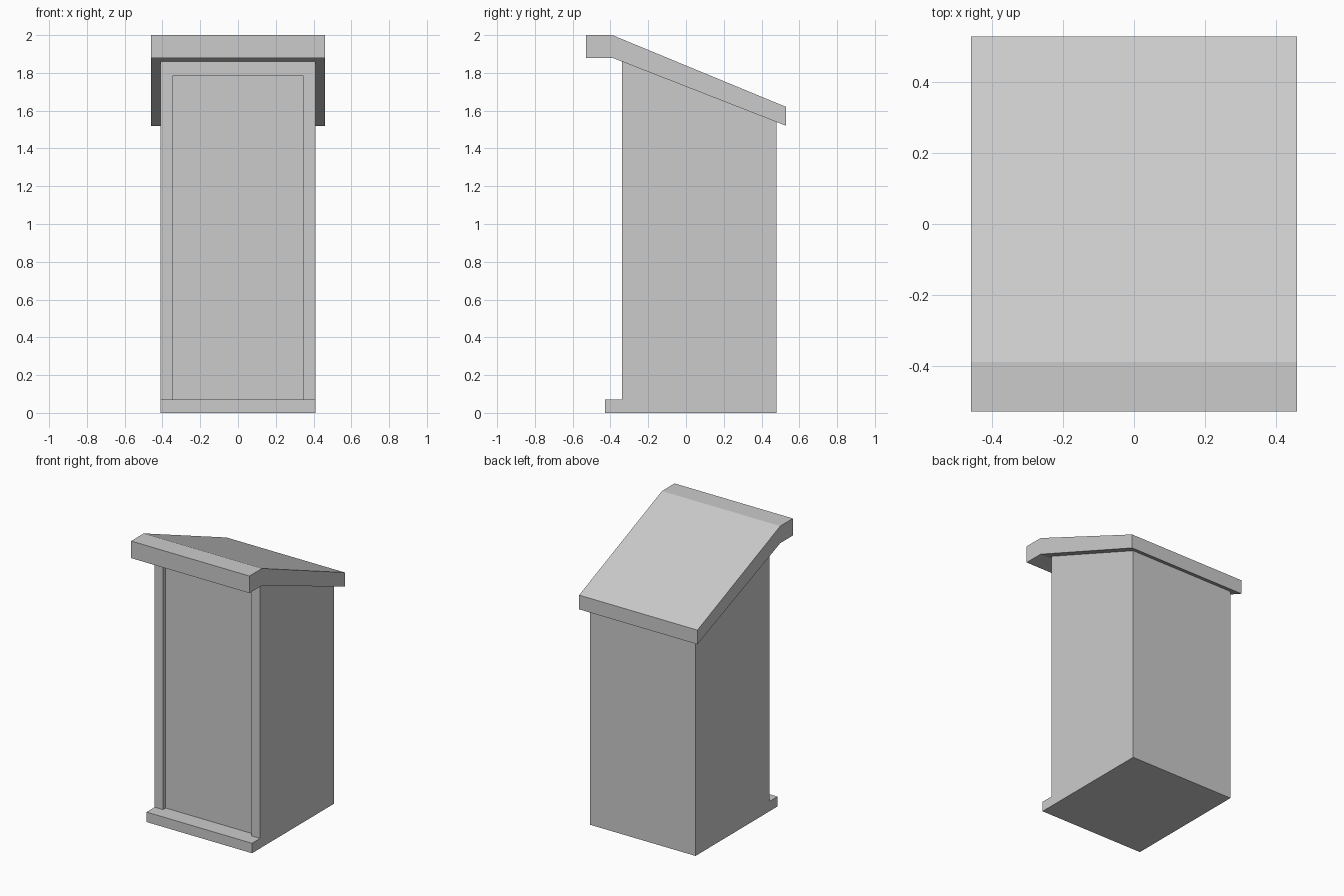
import bpy, bmesh
from mathutils import Vector

if "Cube" in bpy.data.objects:
    bpy.data.objects.remove(bpy.data.objects["Cube"])


def prism(name, profile, half_width):
    """Extrude a closed (y, z) profile along x, symmetric about x = 0."""
    bm = bmesh.new()
    face = bm.faces.new([bm.verts.new((-half_width, y, z)) for y, z in profile])
    side = bmesh.ops.extrude_face_region(bm, geom=[face])["geom"]
    verts = [g for g in side if isinstance(g, bmesh.types.BMVert)]
    bmesh.ops.translate(bm, verts=verts, vec=Vector((2 * half_width, 0, 0)))
    bmesh.ops.recalc_face_normals(bm, faces=bm.faces)
    mesh = bpy.data.meshes.new(name)
    bm.to_mesh(mesh)
    bm.free()
    obj = bpy.data.objects.new(name, mesh)
    bpy.context.collection.objects.link(obj)
    return obj


def under_slab(y):
    """Height of the sloping underside of the reading top."""
    return 1.88 - 0.36 * (y + 0.39) / 0.92


# Sloping reading top with a flat front shelf
prism("reading_top", [(-0.53, 1.88), (-0.39, 1.88), (0.53, 1.52),
                      (0.53, 1.62), (-0.39, 2.0), (-0.53, 2.0)], 0.46)

# Cabinet body with a stepped foot at the front
front, back, step = -0.34, 0.48, 0.07
body = prism("cabinet_body", [(-0.43, 0), (back, 0), (back, under_slab(back)),
                              (front, under_slab(front)), (front, step),
                              (-0.43, step)], 0.41)

# Shallow recessed front panel
cutter = prism("panel_cutter", [(-0.6, step), (front + 0.03, step),
                                (front + 0.03, 1.785), (-0.6, 1.785)], 0.345)
cutter.hide_render = True
cut = body.modifiers.new("front_recess", "BOOLEAN")
cut.operation = "DIFFERENCE"
cut.solver = "EXACT"
cut.object = cutter
bpy.context.view_layer.objects.active = body
bpy.ops.object.modifier_apply(modifier=cut.name)
bpy.data.objects.remove(cutter)
